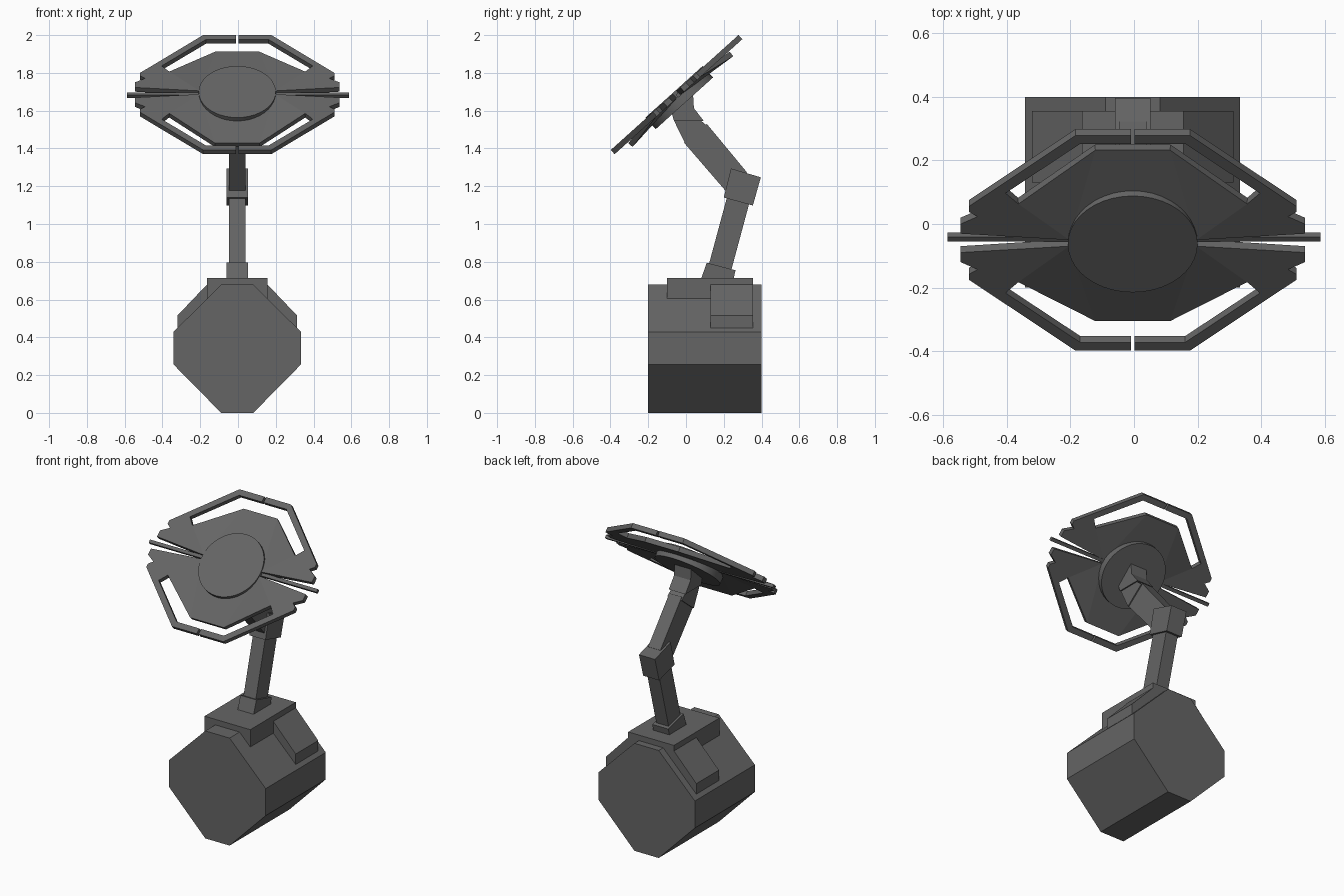
import bpy, bmesh, math

cube = bpy.data.objects.get("Cube")
if cube:
    bpy.data.objects.remove(cube, do_unlink=True)

grey = bpy.data.materials.new("dark_grey")
grey.use_nodes = True
colour = (0.13, 0.13, 0.13, 1)
grey.diffuse_color = colour
grey.node_tree.nodes["Principled BSDF"].inputs["Base Color"].default_value = colour

CX = -0.004                      # shared centre line
TILT = math.radians(42)          # slope of the dish
HUB = (CX, -0.05, 1.685)         # dish centre


def add_object(name, bm):
    mesh = bpy.data.meshes.new(name)
    bm.to_mesh(mesh)
    bm.free()
    mesh.materials.append(grey)
    obj = bpy.data.objects.new(name, mesh)
    bpy.context.collection.objects.link(obj)
    return obj


def prism(name, profile, lo, hi, axis):
    """Extrude a yz profile along x, or an xz profile along y."""
    bm = bmesh.new()
    if axis == "x":
        pts = [(CX + lo, a, b) for a, b in profile]
        move = (hi - lo, 0, 0)
    else:
        pts = [(CX + a, lo, b) for a, b in profile]
        move = (0, hi - lo, 0)
    face = bm.faces.new([bm.verts.new(p) for p in pts])
    ext = bmesh.ops.extrude_face_region(bm, geom=[face])
    bmesh.ops.translate(bm, vec=move, verts=[v for v in ext["geom"] if isinstance(v, bmesh.types.BMVert)])
    bmesh.ops.recalc_face_normals(bm, faces=bm.faces)
    return add_object(name, bm)


# Base: chamfered body, top block and sloping side panels
prism("base_body", [(-.085, 0), (.085, 0), (.338, .257), (.338, .428),
                    (.085, .68), (-.085, .68), (-.338, .428), (-.338, .257)], -.2, .4, "y")
prism("top_block", [(-.16, .6), (.16, .6), (.16, .715), (-.16, .715)], -.1, .355, "y")
for side, s in (("left", 1), ("right", -1)):
    prism(side + "_side_panel", [(s * .14, .685), (s * .155, .685), (s * .317, .515),
                                 (s * .317, .448), (s * .14, .6)], .13, .355, "y")

# Jointed arm
prism("arm_foot", [(.08, .71), (.11, .795), (.262, .755), (.252, .71)], -.056, .056, "x")
prism("lower_arm", [(.11, .745), (.23, .72), (.335, 1.11), (.222, 1.16)], -.043, .043, "x")
prism("elbow", [(.238, 1.294), (.396, 1.247), (.354, 1.098), (.2, 1.14)], -.056, .056, "x")
prism("upper_arm", [(.11, 1.53), (.323, 1.273), (.21, 1.175), (-.01, 1.43)], -.043, .043, "x")
prism("wrist", [(-.063, 1.546), (0, 1.417), (.12, 1.513), (.08, 1.546)], -.05, .05, "x")
prism("neck", [(-.063, 1.544), (.095, 1.544), (.042, 1.613), (.037, 1.69),
               (-.02, 1.65), (-.075, 1.585)], -.058, .058, "x")

# Dish wings: one quadrant of plate, wing and slotted frame, mirrored both ways
bm = bmesh.new()
cache = {}


def vert(p):
    if p not in cache:
        cache[p] = bm.verts.new(p)
    return cache[p]


ROOT, NOTCH, RIM_IN, RIM_OUT = (.2, .012, 0), (.36, .165, 0), (.40, .211, 0), (.515, .155, 0)
TIP = (.118, .36, -.035)
for loop in (
        [(0, .01, 0), ROOT, TIP, (0, .36, -.035)],
        [ROOT, NOTCH, TIP],
        [ROOT, (.542, .04, 0), (.542, .08, 0), (.488, .112, 0), (.515, .132, 0), RIM_OUT, RIM_IN, NOTCH],
        [RIM_IN, RIM_OUT, (.18, .455, 0), (.006, .455, 0), (.006, .42, 0), (.165, .42, 0)]):
    bm.faces.new([vert(p) for p in loop])
wings = add_object("dish_wings", bm)
mirror = wings.modifiers.new("Mirror", "MIRROR")
mirror.use_axis = (True, True, False)
solid = wings.modifiers.new("Solidify", "SOLIDIFY")
solid.thickness = .03
solid.offset = 0

# Round hub
bm = bmesh.new()
bmesh.ops.create_cone(bm, cap_ends=True, segments=40, radius1=.204, radius2=.204, depth=.082)
bmesh.ops.translate(bm, vec=(0, 0, -.021), verts=bm.verts)
hub = add_object("dish_hub", bm)

# Long cross bar between the wings
bm = bmesh.new()
bmesh.ops.create_cube(bm, size=1)
bmesh.ops.scale(bm, vec=(1.174, .02, .02), verts=bm.verts)
bmesh.ops.translate(bm, vec=(-CX, .005, -.008), verts=bm.verts)
bar = add_object("cross_bar", bm)

for obj in (wings, hub, bar):
    obj.location = HUB
    obj.rotation_euler = (TILT, 0, 0)

# Smooth the hub rim only
bpy.ops.object.select_all(action="DESELECT")
hub.select_set(True)
bpy.context.view_layer.objects.active = hub
bpy.ops.object.shade_smooth_by_angle(angle=math.radians(30))
